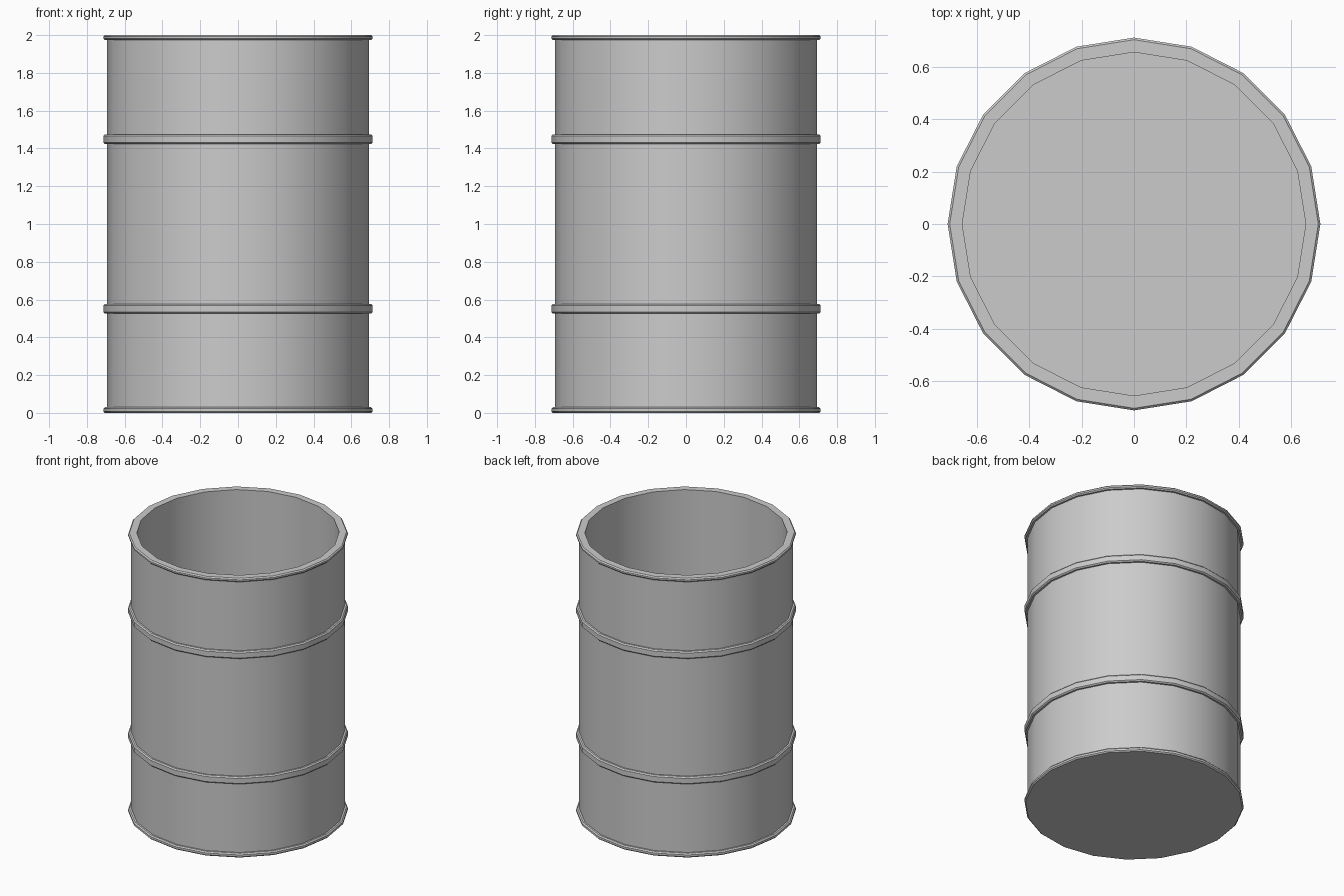
import bpy, bmesh
from math import sin, cos, pi, radians

if "Cube" in bpy.data.objects:
    bpy.data.objects.remove(bpy.data.objects["Cube"])

SIDES = 20
BODY_R, HOOP_R, INNER_R = 0.693, 0.713, 0.657


def hoop(z0, z1, bevel=0.008):
    """Profile points of a raised band with softened edges."""
    return [(BODY_R, z0), (HOOP_R - bevel, z0), (HOOP_R, z0 + bevel),
            (HOOP_R, z1 - bevel), (HOOP_R - bevel, z1), (BODY_R, z1)]


def lathe(name, profile):
    """Revolve (radius, z) points; both ends are closed with a flat cap."""
    bm = bmesh.new()
    rings = [[bm.verts.new((r * cos(2 * pi * i / SIDES), r * sin(2 * pi * i / SIDES), z))
              for i in range(SIDES)] for r, z in profile]
    for a, b in zip(rings, rings[1:]):
        for i in range(SIDES):
            j = (i + 1) % SIDES
            bm.faces.new((a[i], a[j], b[j], b[i]))
    bm.faces.new(rings[0][::-1])
    bm.faces.new(rings[-1])
    bmesh.ops.recalc_face_normals(bm, faces=bm.faces)
    mesh = bpy.data.meshes.new(name)
    bm.to_mesh(mesh)
    bm.free()
    obj = bpy.data.objects.new(name, mesh)
    bpy.context.collection.objects.link(obj)
    bpy.context.view_layer.objects.active = obj
    obj.select_set(True)
    bpy.ops.object.shade_smooth_by_angle(angle=radians(30))
    return obj


# Open barrel: base rim, two hoops, top rim, inner wall and floor
bottom_rim = hoop(0.0, 0.03)[1:]
top_rim = hoop(1.973, 2.0)[:-1]
profile = (bottom_rim + hoop(0.525, 0.577) + hoop(1.423, 1.475) + top_rim
           + [(INNER_R, 2.0), (INNER_R, 0.03)])
lathe("barrel", profile)
